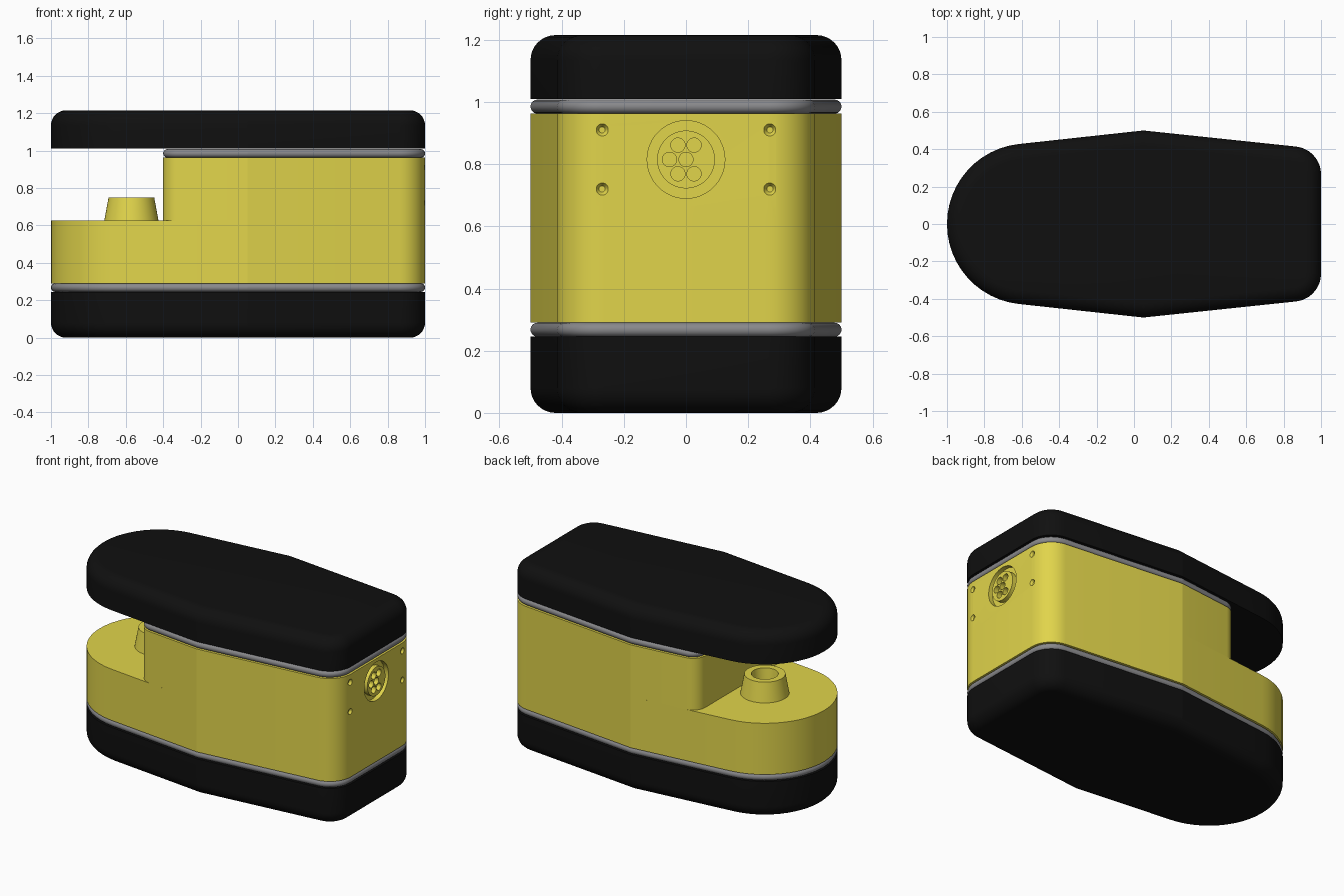
import bpy, bmesh, math
from mathutils import Vector, Matrix

if "Cube" in bpy.data.objects:
    bpy.data.objects.remove(bpy.data.objects["Cube"])


def material(name, rgb):
    m = bpy.data.materials.new(name)
    m.diffuse_color = (*rgb, 1)
    m.use_nodes = True
    m.node_tree.nodes["Principled BSDF"].inputs["Base Color"].default_value = m.diffuse_color
    return m


YELLOW = material("yellow_paint", (0.75, 0.66, 0.07))
BLACK = material("black_rubber", (0.005, 0.005, 0.005))
GREY = material("grey_trim", (0.25, 0.25, 0.26))


def loft(bm, loops, closed=False):
    """Skin a series of equal-length loops; cap the ends or close the chain."""
    rings = [[bm.verts.new(p) for p in loop] for loop in loops]
    n = len(rings[0])
    pairs = list(zip(rings, rings[1:])) + ([(rings[-1], rings[0])] if closed else [])
    for a, b in pairs:
        for i in range(n):
            j = (i + 1) % n
            bm.faces.new((a[i], a[j], b[j], b[i]))
    if not closed:
        bm.faces.new(rings[0])
        bm.faces.new(rings[-1])


def finish(bm, name, mat):
    bmesh.ops.recalc_face_normals(bm, faces=bm.faces)
    me = bpy.data.meshes.new(name)
    bm.to_mesh(me)
    bm.free()
    ob = bpy.data.objects.new(name, me)
    bpy.context.collection.objects.link(ob)
    if mat:
        me.materials.append(mat)
    return ob


def smooth(ob):
    bpy.ops.object.select_all(action='DESELECT')
    ob.select_set(True)
    bpy.context.view_layer.objects.active = ob
    bpy.ops.object.shade_smooth_by_angle(angle=math.radians(11.5))


def fillet(prev, corner, nxt, r, n=9):
    """Arc points rounding a corner."""
    p, c, q = Vector(prev), Vector(corner), Vector(nxt)
    u, v = (p - c).normalized(), (q - c).normalized()
    half = u.angle(v) / 2
    centre = c + (u + v).normalized() * r / math.sin(half)
    a = c + u * r / math.tan(half) - centre
    b = c + v * r / math.tan(half) - centre
    sweep = a.angle_signed(b)
    return [centre + Matrix.Rotation(-sweep * i / n, 2) @ a for i in range(n + 1)]


def mirrored(half):
    """Complete a counter-clockwise outline from its y < 0 half (left to right)."""
    return half + [Vector((p.x, -p.y)) for p in reversed(half) if abs(p.y) > 1e-6]


def inset(outline, d):
    res = []
    n = len(outline)
    for i, p in enumerate(outline):
        e1 = (p - outline[i - 1]).normalized()
        e2 = (outline[(i + 1) % n] - p).normalized()
        n1, n2 = Vector((-e1.y, e1.x)), Vector((-e2.y, e2.x))
        res.append(p + (n1 + n2) * d / (1 + n1.dot(n2)))
    return res


def slab(name, outline, profile, mat):
    """Extrude an outline through (inset, z) steps."""
    bm = bmesh.new()
    loft(bm, [[(p.x, p.y, z) for p in inset(outline, d)] for d, z in profile])
    return finish(bm, name, mat)


def rounded(z, dz, r, n=8):
    """Profile steps for a rounded edge starting at z and turning inwards by dz sign."""
    return [(r * (1 - math.cos(t)), z + dz * r * math.sin(t))
            for t in (math.pi / 2 * i / n for i in range(n + 1))]


# Plan outlines: full footprint and shorter upper section
MID, END, R = Vector((0.05, -0.5)), Vector((1, -0.4)), 0.43
nose = [Vector((-0.57 + R * math.cos(a), R * math.sin(a)))
        for a in (math.radians(180 + 83.8 * i / 12) for i in range(13))]
tail = [MID] + fillet(MID, END, (1, 0.4), 0.15)
full = mirrored(nose + tail)
step = Vector((-0.4, -0.451))
upper = mirrored(fillet((-0.4, 0.451), step, MID, 0.09) + tail)

# Black bumpers
bumper_low = slab("bottom_bumper", full, rounded(0.08, -1, 0.08)[::-1] + [(0, 0.245)], BLACK)
bumper_top = slab("top_cover", full, [(0, 1.01)] + rounded(1.135, 1, 0.08), BLACK)


# Grey trim bands with half-round edges
def band(name, outline, z):
    return slab(name, outline, rounded(z, -1, 0.0225)[::-1] + rounded(z, 1, 0.0225)[1:], GREY)


trim_low = band("lower_trim", full, 0.2675)
trim_top = band("upper_trim", upper, 0.985)

# Yellow body
body_low = slab("lower_body", full, [(0, 0.29), (0, 0.625)], YELLOW)
body_top = slab("upper_body", upper, [(0, 0.625), (0, 0.9625)], YELLOW)


def circle(r, h, origin, sideways, n=32):
    o = Vector(origin)
    pts = [(r * math.cos(t), r * math.sin(t)) for t in (2 * math.pi * i / n for i in range(n))]
    return [o + (Vector((h, a, b)) if sideways else Vector((a, b, h))) for a, b in pts]


# Socket groove, pin holes and screw dimples cut into the right end
bm = bmesh.new()
port = (1, 0, 0.815)
loft(bm, [circle(r, h, port, True, 48) for r, h in
          ((0.125, 0.02), (0.125, -0.03), (0.093, -0.03), (0.093, 0.02))], closed=True)
for y, z in ((-0.053, 0), (0, 0), (-0.026, 0.046), (0.026, 0.046), (-0.026, -0.046), (0.026, -0.046)):
    loft(bm, [circle(0.023, h, (1, y, 0.815 + z), True, 24) for h in (0.02, -0.03)])
for y in (-0.27, 0.27):
    for z in (0.72, 0.91):
        loft(bm, [circle(r, h, (1, y, z), True, 24) for r, h in
                  ((0.02, 0.02), (0.02, 0), (0.01, -0.015))])
cutter = finish(bm, "port_cutter", None)
cutter.hide_render = True
mod = body_top.modifiers.new("port", 'BOOLEAN')
mod.operation, mod.solver, mod.object = 'DIFFERENCE', 'EXACT', cutter
bpy.context.view_layer.objects.active = body_top
bpy.ops.object.modifier_apply(modifier=mod.name)
bpy.data.objects.remove(cutter)

# Tapered hollow boss on the step
bm = bmesh.new()
loft(bm, [circle(r, z, (-0.57, 0, 0), False, 48) for r, z in
          ((0.145, 0.625), (0.122, 0.75), (0.08, 0.75), (0.07, 0.64))])
boss = finish(bm, "hollow_boss", YELLOW)

for part in (bumper_low, bumper_top, trim_low, trim_top, body_low, body_top, boss):
    smooth(part)
